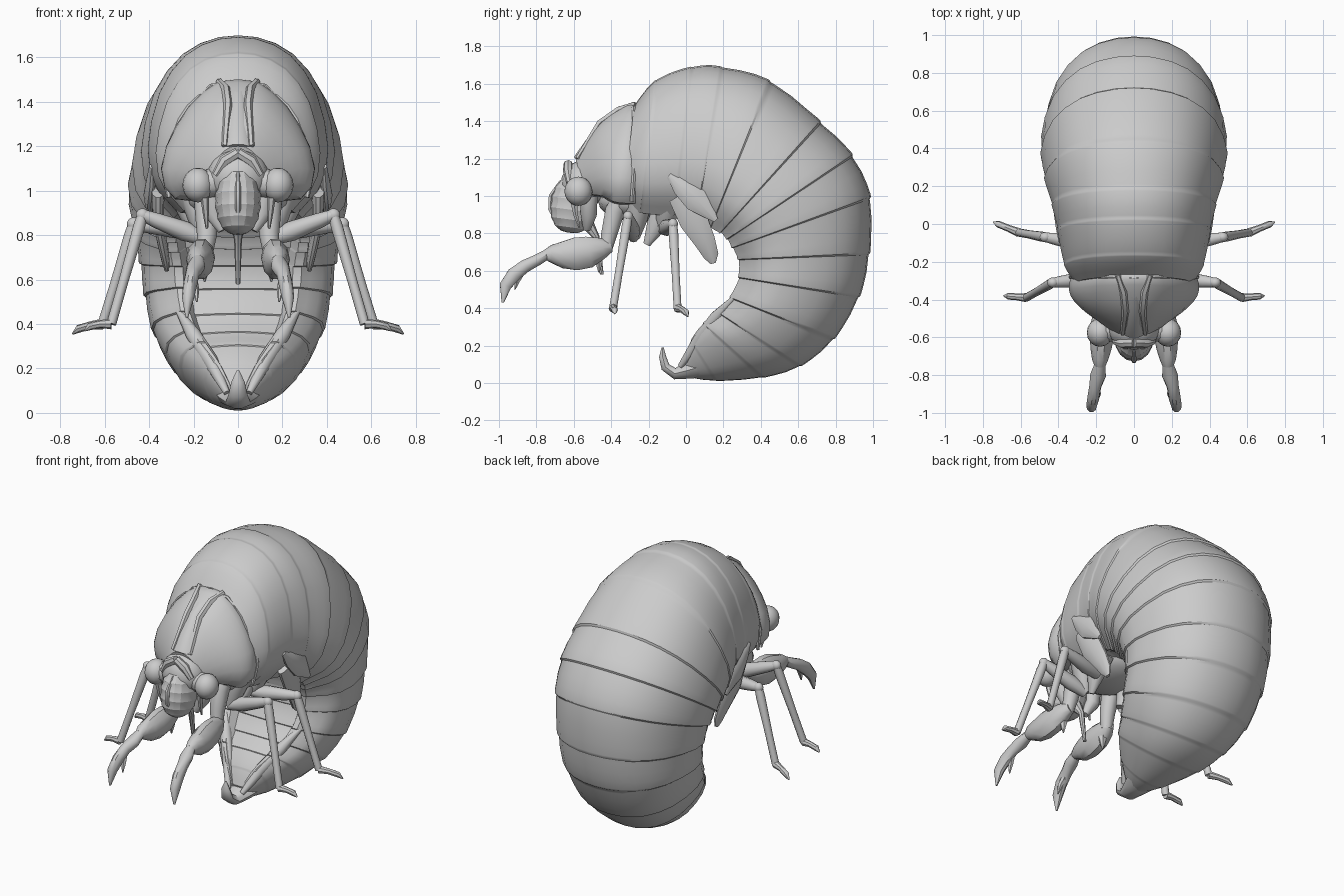
import bpy, bmesh, math
from mathutils import Vector as Vec


def finish(name, bm, mirror=False, angle=32):
    bmesh.ops.recalc_face_normals(bm, faces=bm.faces)
    me = bpy.data.meshes.new(name)
    bm.to_mesh(me)
    bm.free()
    ob = bpy.data.objects.new(name, me)
    bpy.context.collection.objects.link(ob)
    if mirror:
        ob.modifiers.new("mirror", 'MIRROR')
    bpy.ops.object.select_all(action='DESELECT')
    ob.select_set(True)
    bpy.context.view_layer.objects.active = ob
    bpy.ops.object.shade_smooth_by_angle(angle=math.radians(angle))
    return ob


def loft(name, rings, mirror=False, angle=32):
    bm = bmesh.new()
    vs = [[bm.verts.new(p) for p in r] for r in rings]
    n = len(vs[0])
    for a, b in zip(vs, vs[1:]):
        for i in range(n):
            j = (i + 1) % n
            bm.faces.new((a[i], a[j], b[j], b[i]))
    bm.faces.new(vs[0][::-1])
    bm.faces.new(vs[-1])
    return finish(name, bm, mirror, angle)


def tube(name, pts, radii, mirror=True, sides=10, angle=40):
    """Tapered tube; each radius is a number or a (side, depth) pair."""
    pts = [Vec(p) for p in pts]
    d0 = (pts[-1] - pts[0]).normalized()
    ref = Vec((1, 0, 0)) if abs(d0.x) < .75 else Vec((0, 0, 1))
    rings = []
    for i, p in enumerate(pts):
        d = (pts[min(i + 1, len(pts) - 1)] - pts[max(i - 1, 0)]).normalized()
        n = d.cross(ref).normalized()
        u = n.cross(d)
        r = radii[i]
        ru, rn = r if isinstance(r, tuple) else (r, r)
        rings.append([p + u * ru * math.cos(a) + n * rn * math.sin(a)
                      for a in (2 * math.pi * k / sides for k in range(sides))])
    return loft(name, rings, mirror, angle)


def ball(name, loc, size, mirror=True):
    bm = bmesh.new()
    bmesh.ops.create_uvsphere(bm, u_segments=16, v_segments=10, radius=1)
    for v in bm.verts:
        v.co = Vec([c * s + l for c, s, l in zip(v.co, size, loc)])
    return finish(name, bm, mirror, 50)


def section(row, half, s=1.0):
    """Closed cross-section between a dorsal and a ventral point."""
    dy, dz, vy, vz, w = row
    out = []
    for fx, h in half + [(-x, q) for x, q in half[-2:0:-1]]:
        h = .45 + (h - .45) * s
        out.append(Vec((w * fx * s, vy + (dy - vy) * h, vz + (dz - vz) * h)))
    return out


def spline(rows, i, t):
    p = [rows[max(0, min(len(rows) - 1, i + k))] for k in (-1, 0, 1, 2)]
    return [.5 * (2 * b + (c - a) * t + (2 * a - 5 * b + 4 * c - d) * t * t
                  + (3 * b - a - 3 * c + d) * t ** 3) for a, b, c, d in zip(*p)]


# Curled body: dorsal y, z, ventral y, z, half width at every segment seam
body = [(-.28, 1.48, -.33, 1.0, .31), (-.16, 1.62, -.24, .93, .37),
        (.03, 1.69, -.06, .92, .405), (.19, 1.69, .06, .90, .435),
        (.45, 1.615, .14, .85, .475), (.72, 1.395, .20, .82, .49),
        (.89, 1.215, .24, .78, .485), (.985, .99, .27, .73, .465),
        (.98, .69, .30, .66, .44), (.925, .46, .30, .56, .42),
        (.79, .235, .25, .45, .385), (.61, .09, .18, .37, .325),
        (.41, .03, .10, .31, .26), (.16, .012, .03, .22, .15),
        (.02, .03, -.01, .12, .06)]
half = [(0, 1), (.2, .99), (.4, .955), (.58, .895), (.74, .8), (.87, .675),
        (.96, .51), (1, .35), (.97, .2), (.88, .1), (.76, .03), (.66, -.03),
        (.57, -.03), (.5, .05), (.25, .03), (0, .02)]
rings = []
for i in range(len(body) - 1):
    k = .4 if i < 4 else 1
    for t, s in ((.02, 1 - .01 * k), (.1, 1 - .01 * k), (.4, 1), (.7, 1.003),
                 (.93, 1 + .013 * k), (.98, 1 + .011 * k)):
        rings.append(section(spline(body, i, t), half, s))
loft("body", rings)

# Hooked tail and its side prongs
tube("tail_hook", [(0, .12, .10), (0, .02, .07), (0, -.06, .05), (0, -.11, .085),
                   (0, -.125, .14), (0, -.125, .19)],
     [(.12, .07), (.085, .05), (.055, .032), (.042, .026), (.03, .02), .006], False)
tube("tail_ridge", [(.27, .26, .46), (.20, .16, .35), (.12, .07, .23), (.05, -.03, .09)],
     [.012, .035, .035, .015])

# Shield behind the head with a raised central strip
shield = [(-.255, 1.49, -.27, .95, .325), (-.29, 1.50, -.33, .95, .345),
          (-.36, 1.465, -.39, .96, .335), (-.45, 1.40, -.44, .99, .285),
          (-.53, 1.30, -.49, 1.0, .21), (-.59, 1.20, -.54, 1.01, .13)]
shield_half = [(0, 1), (.25, .985), (.45, .9), (.64, .78), (.81, .62), (.94, .45),
               (1, .27), (.96, .12), (.82, .02), (.5, 0), (0, .02)]
loft("shield", [section(spline(shield, i, t), shield_half)
                for i in range(5) for t in (0, .5)] + [section(shield[-1], shield_half)], angle=35)
tube("shield_ridge", [(.085, -.27, 1.49), (.055, -.36, 1.46), (.045, -.46, 1.39),
                      (.06, -.58, 1.2)], [.016, .02, .02, .014], sides=6)
tube("shield_strip", [(0, -.28, 1.49), (0, -.45, 1.40), (0, -.59, 1.2)],
     [(.035, .014), (.03, .014), (.05, .014)], False, 6)
tube("shield_collar", [(0, -.285, 1.49), (.12, -.28, 1.47), (.22, -.275, 1.37), (.30, -.275, 1.25),
                       (.335, -.28, 1.10), (.31, -.29, .97)], [.012] * 6, sides=6)

# Head: crown, eyes, ribbed face, beak
ball("crown", (0, -.55, 1.06), (.14, .12, .13), False)
tube("brow", [(0, -.63, 1.17), (.06, -.63, 1.135), (.1, -.62, 1.07)], [.025, .028, .02], sides=8)
ball("eye", (.18, -.575, 1.025), (.07, .075, .078))
tube("eye_stalk", [(.08, -.55, 1.04), (.17, -.57, 1.025)], [.07, .06])
face_pts, face_r = [], []
for k in range(17):
    a = math.pi * (k + .4) / 16.8
    r = math.sin(a) ** .75 * (1 if k % 2 else .95)
    face_pts.append((0, -.602 + .02 * math.cos(a), .953 + .15 * math.cos(a)))
    face_r.append((.105 * r, .125 * r))
tube("ribbed_face", face_pts, face_r, False, 16, 20)
tube("face_midline", [(0, -.67, 1.08), (0, -.722, 1.0), (0, -.725, .93), (0, -.68, .84)],
     [.008, .014, .014, .008], False, 6)
tube("cheek", [(.12, -.52, 1.0), (.11, -.52, .90), (.07, -.53, .82)], [.05, .045, .02])
tube("beak", [(0, -.54, .87), (0, -.48, .78), (0, -.45, .58)], [.04, .018, .01], False, 8)
tube("feeler", [(.15, -.60, .97), (.145, -.59, .90), (.14, -.57, .83)], [.02, .014, .006], sides=6)

# Digging front legs
tube("front_hip", [(.15, -.34, 1.0), (.14, -.38, .92), (.14, -.41, .80), (.15, -.43, .71)],
     [.05, .055, .045, .035])
tube("front_thigh", [(.15, -.40, .73), (.16, -.45, .72), (.165, -.52, .70), (.17, -.59, .69),
                     (.175, -.66, .685), (.18, -.72, .69), (.18, -.755, .685)],
     [.03, (.05, .06), (.062, .088), (.064, .092), (.056, .075), (.042, .05), .028])
tube("front_thigh_tooth", [(.15, -.47, .69), (.15, -.465, .64), (.15, -.465, .59)],
     [.035, .02, .004], sides=6)
tube("front_shin", [(.18, -.74, .69), (.19, -.80, .655), (.205, -.86, .625), (.215, -.92, .58),
                    (.225, -.965, .52), (.23, -.98, .43)],
     [.028, (.042, .032), (.032, .036), (.032, .04), (.028, .034), .006])
tube("front_claw", [(.205, -.86, .62), (.19, -.90, .55), (.185, -.915, .50)], [.02, .016, .004], sides=6)


# Walking legs, same parts for the middle and hind pair
def walking_leg(label, hip, knee, ankle, toe):
    hip, knee, ankle, toe = map(Vec, (hip, knee, ankle, toe))
    root = Vec((hip.x + .05, hip.y + .03, .97))
    tube(label + "_hip", [root, root.lerp(hip, .5), hip], [.07, .06, .035])
    tube(label + "_thigh", [hip, hip.lerp(knee, .35), hip.lerp(knee, .8), knee],
         [.03, .045, .034, .026])
    ball(label + "_knee", knee, (.03, .027, .03))
    tube(label + "_shin", [knee, knee.lerp(ankle, .12), knee.lerp(ankle, .6), ankle],
         [.024, .027, .022, .022])
    tube(label + "_foot", [ankle, ankle.lerp(toe, .4) + Vec((0, 0, .012)),
                           ankle.lerp(toe, .8) + Vec((0, 0, .014)), toe],
         [.024, .018, .018, .004], sides=8)


walking_leg("middle_leg", (.14, -.28, .78), (.43, -.31, .89), (.57, -.39, .40), (.69, -.38, .37))
walking_leg("hind_leg", (.18, -.12, .82), (.47, -.07, .85), (.61, -.045, .40), (.745, .01, .355))

# Wing pads hanging on the flanks, and underside lobes
tube("upper_wing_pad", [(.385, -.09, 1.11), (.39, -.03, 1.05), (.40, .06, .98), (.395, .16, .87)],
     [(.015, .015), (.022, .05), (.025, .075), (.01, .015)])
tube("lower_wing_pad", [(.36, -.04, 1.0), (.36, .04, .87), (.34, .10, .76), (.325, .135, .68),
                        (.32, .145, .64)],
     [(.03, .06), (.025, .08), (.022, .06), (.018, .042), (.01, .015)])
tube("belly_lobe", [(.16, -.10, .95), (.16, -.16, .84), (.15, -.21, .74)],
     [.07, (.05, .055), (.015, .02)])
ball("chest", (0, -.25, .97), (.24, .22, .11), False)
